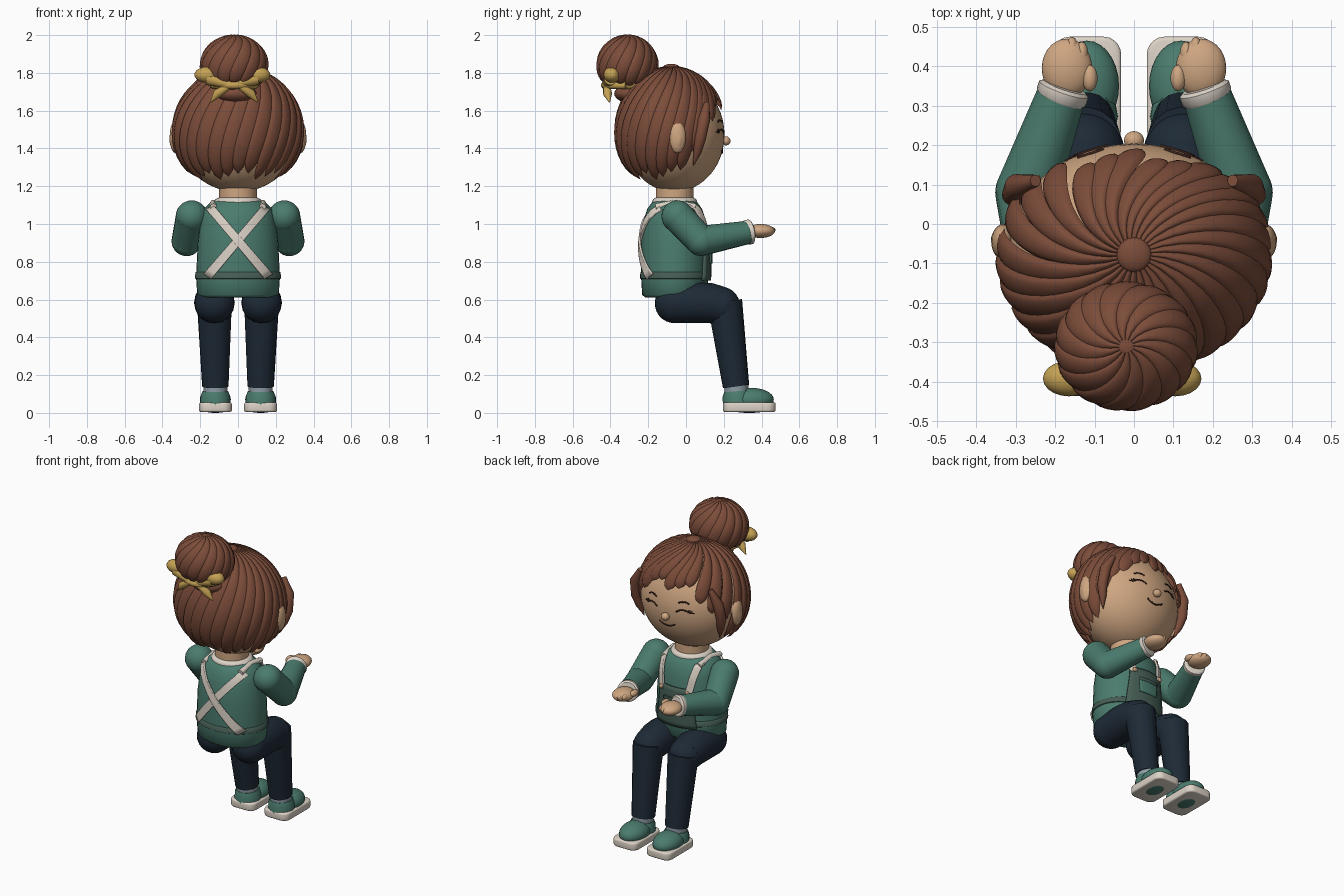
import bpy, bmesh
from math import sin, cos, pi, sqrt
from mathutils import Vector

old = bpy.data.objects.get("Cube")
if old:
    bpy.data.objects.remove(old, do_unlink=True)


def material(name, r, g, b):
    m = bpy.data.materials.new(name)
    m.use_nodes = True
    m.diffuse_color = (r, g, b, 1)
    bsdf = next(n for n in m.node_tree.nodes if n.type == 'BSDF_PRINCIPLED')
    bsdf.inputs["Base Color"].default_value = (r, g, b, 1)
    return m


HAIR = material("hair_brown", .2, .073, .042)
SKIN = material("skin", .62, .38, .22)
GREEN = material("knit_green", .07, .2, .155)
NAVY = material("trouser_navy", .013, .023, .037)
WHITE = material("warm_white", .72, .65, .57)
GOLD = material("ribbon_gold", .56, .36, .09)
APRON = material("apron_grey_green", .06, .11, .088)
SOCK = material("sock_grey", .27, .34, .38)
INK = material("line_dark", .04, .015, .01)


def add(name, bm, mat):
    bmesh.ops.recalc_face_normals(bm, faces=bm.faces)
    mesh = bpy.data.meshes.new(name)
    bm.to_mesh(mesh)
    bm.free()
    return finish(name, mesh, mat)


def finish(name, mesh, mat, angle=.9):
    mesh.materials.clear()
    mesh.materials.append(mat)
    ob = bpy.data.objects.new(name, mesh)
    bpy.context.collection.objects.link(ob)
    bpy.ops.object.select_all(action='DESELECT')
    ob.select_set(True)
    bpy.context.view_layer.objects.active = ob
    bpy.ops.object.shade_smooth_by_angle(angle=angle)
    return ob


def ball(name, loc, radii, mat, seg=28):
    bm = bmesh.new()
    bmesh.ops.create_uvsphere(bm, u_segments=seg, v_segments=seg // 2, radius=1)
    for v in bm.verts:
        v.co = Vector([a * b for a, b in zip(v.co, radii)]) + Vector(loc)
    return add(name, bm, mat)


def tube(name, points, radii, mat):
    """Round tube along a path with one radius per point."""
    cu = bpy.data.curves.new(name, 'CURVE')
    cu.dimensions = '3D'
    cu.bevel_depth, cu.bevel_resolution, cu.use_fill_caps = 1, 6, True
    sp = cu.splines.new('POLY')
    sp.points.add(len(points) - 1)
    for p, co, r in zip(sp.points, points, radii):
        p.co, p.radius = (*co, 1), r
    tmp = bpy.data.objects.new(name + "_path", cu)
    bpy.context.collection.objects.link(tmp)
    dg = bpy.context.evaluated_depsgraph_get()
    mesh = bpy.data.meshes.new_from_object(tmp.evaluated_get(dg))
    bpy.data.objects.remove(tmp, do_unlink=True)
    return finish(name, mesh, mat)


def rings(name, profile, cy, mat, n=36):
    """Stack of ellipses (z, rx, ry), capped."""
    bm = bmesh.new()
    loops = [[bm.verts.new((rx * cos(2 * pi * i / n), cy + ry * sin(2 * pi * i / n), z))
              for i in range(n)] for z, rx, ry in profile]
    for a, b in zip(loops, loops[1:]):
        for i in range(n):
            bm.faces.new((a[i], a[(i + 1) % n], b[(i + 1) % n], b[i]))
    bm.faces.new(loops[0])
    bm.faces.new(loops[-1])
    return add(name, bm, mat)


# Torso
CY = -.06
BODY = [(.61, .2, .155), (.625, .216, .172), (.72, .222, .178), (.9, .213, .178),
        (1.02, .198, .165), (1.08, .18, .145), (1.115, .145, .12), (1.13, .1, .1)]
rings("sweater_body", BODY, CY, GREEN)
rings("apron_band", [(.71, .224, .18), (.712, .227, .183), (.743, .226, .182), (.746, .222, .178)], CY, APRON)
rings("collar", [(1.1, .12, .115), (1.115, .128, .12), (1.13, .12, .115), (1.14, .1, .1)], CY, WHITE)
rings("neck", [(1.1, .1, .1), (1.25, .1, .1)], CY, SKIN)


def body_y(x, z, side):
    for (z0, a0, b0), (z1, a1, b1) in zip(BODY, BODY[1:]):
        if z0 <= z <= z1:
            t = (z - z0) / (z1 - z0)
            rx, ry = a0 + t * (a1 - a0), b0 + t * (b1 - b0)
            return CY + side * ry * sqrt(max(.05, 1 - (x / rx) ** 2))
    return CY


def patch(name, corners, side, offset, mat, n=10):
    """Cloth panel given by four (x, z) corners, laid on the torso."""
    c = [Vector(p) for p in corners]
    bm = bmesh.new()
    grid = []
    for i in range(n + 1):
        lo, hi = c[0].lerp(c[3], i / n), c[1].lerp(c[2], i / n)
        row = [lo.lerp(hi, j / n) for j in range(n + 1)]
        grid.append([bm.verts.new((p.x, body_y(p.x, p.y, side) + side * offset, p.y)) for p in row])
    for i in range(n):
        for j in range(n):
            bm.faces.new((grid[i][j], grid[i][j + 1], grid[i + 1][j + 1], grid[i + 1][j]))
    ob = add(name, bm, mat)
    mod = ob.modifiers.new("thickness", 'SOLIDIFY')
    mod.thickness, mod.offset = .012, 0
    return ob


# Apron bib, pocket and straps
patch("apron_bib", [(-.14, .7), (.14, .7), (.11, .95), (-.11, .95)], 1, .01, APRON)
patch("bib_pocket", [(-.06, .79), (.06, .79), (.065, .87), (-.065, .87)], 1, .017, GREEN)
patch("pocket_hem", [(-.065, .865), (.065, .865), (.065, .885), (-.065, .885)], 1, .019, APRON)
for s, side in ((1, "left"), (-1, "right")):
    patch(side + "_back_strap", [(s * .14, .71), (s * .18, .735), (s * -.13, 1.1), (s * -.165, 1.075)],
          -1, .007 + .003 * s, WHITE, 14)
    patch(side + "_front_strap", [(s * .075, .92), (s * .115, .92), (s * .145, 1.1), (s * .105, 1.1)],
          1, .015, WHITE)
    tube(side + "_shoulder_strap", [(s * .13, -.16, 1.09), (s * .13, -.06, 1.11), (s * .125, .05, 1.09)],
         [.018] * 3, WHITE)
    ball(side + "_button", (s * .095, body_y(.095, .93, 1) + .024, .93), (.014, .008, .014), SKIN, 12)

# Arms and hands
for s, side in ((1, "left"), (-1, "right")):
    shoulder, elbow, wrist = (s * .245, -.045, 1.04), (s * .272, .08, .91), (s * .185, .325, .955)
    ball(side + "_shoulder", shoulder, (.085,) * 3, GREEN)
    ball(side + "_elbow", elbow, (.08,) * 3, GREEN)
    tube(side + "_upper_sleeve", [shoulder, elbow], [.085, .08], GREEN)
    tube(side + "_lower_sleeve", [elbow, wrist], [.08, .062], GREEN)
    tube(side + "_cuff", [(s * .188, .315, .953), (s * .185, .322, .955), (s * .178, .342, .959),
                          (s * .176, .348, .96)], [.058, .066, .066, .056], WHITE)
    ball(side + "_palm", (s * .17, .395, .963), (.064, .075, .037), SKIN)
    ball(side + "_thumb", (s * .112, .37, .975), (.02, .035, .02), SKIN, 14)
    for k in range(4):
        ball(f"{side}_finger_{k}", (s * (.132 + .025 * k), .442 - .012 * abs(k - 1), .968),
             (.016, .033, .019), SKIN, 12)

# Legs and shoes
for s, side in ((1, "left"), (-1, "right")):
    x = s * .125
    ball(side + "_hip", (x, -.06, .58), (.105,) * 3, NAVY)
    tube(side + "_thigh", [(x, -.06, .58), (x, .06, .584), (x, .13, .581), (x, .185, .568)],
         [.105, .108, .106, .1], NAVY)
    ball(side + "_knee", (x, .185, .568), (.1,) * 3, NAVY)
    tube(side + "_shin", [(x, .205, .59), (s * .12, .265, .14)], [.093, .07], NAVY)
    tube(side + "_sock", [(s * .12, .266, .15), (s * .12, .268, .08)], [.064, .062], SOCK)
    ball(side + "_shoe_toe", (s * .12, .35, .07), (.082, .115, .062), GREEN)
    tube(side + "_shoe_heel", [(s * .12, .275, .03), (s * .12, .272, .09), (s * .12, .27, .115)],
         [.08, .078, .068], GREEN)
    bm = bmesh.new()
    bmesh.ops.create_cube(bm, size=1)
    for v in bm.verts:
        v.co = Vector((s * .12 + v.co.x * .175, .335 + v.co.y * .28, .03 + v.co.z * .05))
    upright = [e for e in bm.edges if abs(e.verts[0].co.z - e.verts[1].co.z) > .01]
    bmesh.ops.bevel(bm, geom=upright, offset=.045, segments=5, affect='EDGES', profile=.5)
    rim = [e for e in bm.edges if abs(e.verts[0].co.z - e.verts[1].co.z) < .01]
    bmesh.ops.bevel(bm, geom=rim, offset=.01, segments=3, affect='EDGES', profile=.5)
    add(side + "_sole", bm, WHITE)
    ball(side + "_sole_patch", (s * .12, .335, .006), (.045, .065, .006), GREEN, 20)

# Head and face
HEAD, HR = Vector((0, -.062, 1.472)), Vector((.318, .266, .302))
ball("head", HEAD, HR, SKIN, 48)


def face_point(x, z):
    k = 1 - (x / HR.x) ** 2 - ((z - HEAD.z) / HR.z) ** 2
    return (x, HEAD.y + HR.y * sqrt(k), z)


def stroke(name, pts, r=.0045):
    tube(name, [face_point(*p) for p in pts], [r] * len(pts), INK)


ball("nose", (0, .212, 1.44), (.026, .024, .024), SKIN, 18)
stroke("mouth", [(.055 * k / 4, 1.375 + .02 * (k / 4) ** 2) for k in range(-4, 5)])
for s, side in ((1, "left"), (-1, "right")):
    stroke(side + "_closed_eye", [(s * .11 + .042 * k / 4, 1.5 - .016 * (k / 4) ** 2) for k in range(-4, 5)])
    for k in range(3):
        stroke(f"{side}_lash_{k}", [(s * (.13 + .01 * k), 1.494 - .005 * k), (s * (.15 + .012 * k), 1.502 - .007 * k)], .003)
    stroke(side + "_brow", [(s * .11 + .032 * k / 3, 1.55 - .01 * (k / 3) ** 2) for k in range(-3, 4)])
    ball(side + "_ear", (s * .332, -.045, 1.46), (.03, .045, .085), SKIN, 20)
    ball(side + "_ear_lobe", (s * .345, -.04, 1.45), (.018, .025, .05), SKIN, 16)


def swirl(name, centre, radii, count, reach, twist, bulge, wide):
    """Overlapping hair locks that whirl out from a crown."""
    bm = bmesh.new()
    rows, cols = 18, 8
    for k in range(count):
        tip = 2 * pi * k / count - pi
        end = reach(abs(tip)) + .07 * (k % 3 - 1)
        grid = []
        for i in range(rows + 1):
            t = i / rows
            phi = .1 + (end - .1) * t
            taper = sqrt(max(0, 1 - max(0, (t - .72) / .28) ** 2)) + .02
            row = []
            for j in range(cols + 1):
                u = 2 * j / cols - 1
                az = tip - twist * (1 - t) ** 1.5 + u * pi / count * wide * taper
                r = .975 + taper * (bulge * sqrt(1 - u * u) + .022 * u + .01)
                row.append(bm.verts.new((centre[0] + r * radii[0] * sin(phi) * sin(az),
                                         centre[1] + r * radii[1] * sin(phi) * cos(az),
                                         centre[2] + r * radii[2] * cos(phi))))
            grid.append(row)
        for a, b in zip(grid, grid[1:]):
            for j in range(cols):
                bm.faces.new((a[j], a[j + 1], b[j + 1], b[j]))
    return add(name, bm, HAIR)


def hairline(a):
    t = min(1, max(0, (a - .35) / 1.35))
    return 1.14 + 1.24 * t * t * (3 - 2 * t)


# Hair, bun and ribbon
swirl("head_hair", (0, -.078, 1.487), (.337, .29, .335), 28, hairline, .75, .055, 1.4)
ball("hair_crown", (0, -.078, 1.828), (.045, .045, .02), HAIR, 20)
for s, side in ((1, "left"), (-1, "right")):
    tube(side + "_side_lock", [(s * .25, .11, 1.64), (s * .297, .095, 1.55), (s * .305, .075, 1.45),
                               (s * .29, .06, 1.38), (s * .27, .04, 1.31)], [.015, .032, .03, .022, .002], HAIR)
BUN = (-.02, -.31, 1.84)
ball("bun_core", BUN, (.15, .14, .14), HAIR)
swirl("bun_hair", BUN, (.168, .152, .15), 15, lambda a: 2.4, 1.0, .1, 1.4)
ball("bun_crown", (BUN[0], BUN[1], 1.99), (.032, .032, .012), HAIR, 16)
ball("bun_base", (-.01, -.29, 1.69), (.11, .09, .05), HAIR)
tube("ribbon_band", [(-.02 + .11 * cos(a * pi / 12), -.32 + .11 * sin(a * pi / 12), 1.735) for a in range(25)],
     [.02] * 25, GOLD)
for s, side in ((1, "left"), (-1, "right")):
    ball(side + "_bow_loop", (-.03 + s * .135, -.392, 1.79), (.066, .045, .042), GOLD, 20)
    tube(side + "_bow_arm", [(-.03 + s * .13, -.4, 1.77), (-.03, -.425, 1.735)], [.035, .02], GOLD)
    tube(side + "_bow_tail", [(-.02 + s * .03, -.42, 1.73), (-.02 + s * .09, -.415, 1.69), (-.02 + s * .125, -.405, 1.645)],
         [.018, .024, .003], GOLD)
